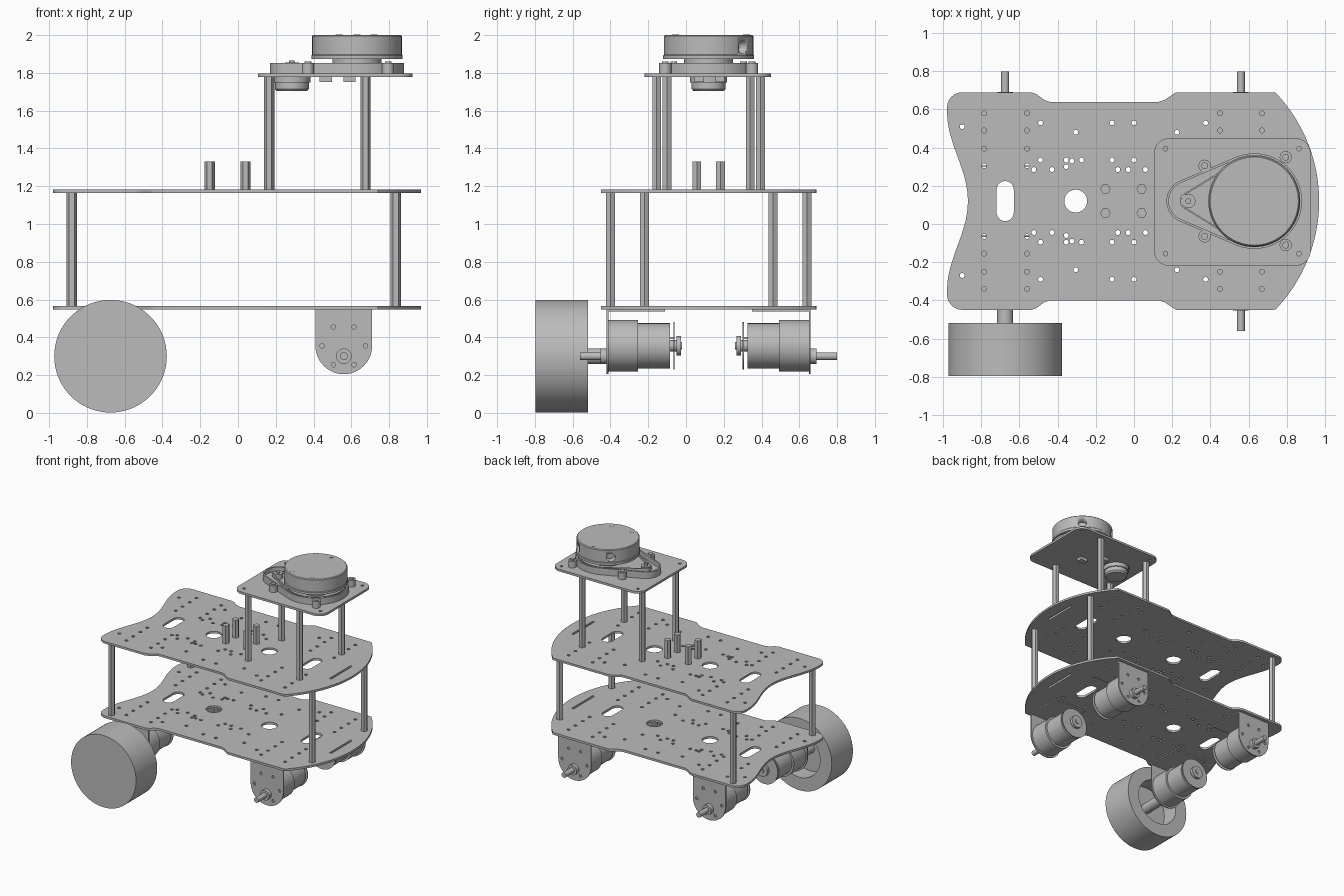
import bpy, bmesh, math
from mathutils import Vector, Matrix

cube = bpy.data.objects.get("Cube")
if cube:
    bpy.data.objects.remove(cube)

MID = 0.12            # y of the chassis centre line
AXLES = (-0.675, 0.56)
MOTOR_Z, SHAFT_Z = 0.355, 0.30

grey = bpy.data.materials.new("plain grey")
grey.use_nodes = True
grey.diffuse_color = (0.5, 0.5, 0.5, 1)
grey.node_tree.nodes["Principled BSDF"].inputs["Base Color"].default_value = (0.5, 0.5, 0.5, 1)


def add(name, mesh, smooth=False):
    obj = bpy.data.objects.new(name, mesh)
    bpy.context.collection.objects.link(obj)
    mesh.materials.clear()
    mesh.materials.append(grey)
    bpy.ops.object.select_all(action="DESELECT")
    obj.select_set(True)
    bpy.context.view_layer.objects.active = obj
    if smooth:
        bpy.ops.object.shade_smooth_by_angle(angle=math.radians(30))
    return obj


def arc(cx, cy, r, a, b, n=12):
    angles = [math.radians(a + (b - a) * i / n) for i in range(n + 1)]
    return [(cx + r * math.cos(t), cy + r * math.sin(t)) for t in angles]


def circle(cx, cy, r, n=12):
    return arc(cx, cy, r, 0, 360, n)[:-1]


def slot(cx, cy, w, h):
    r, k = w / 2, h / 2 - w / 2
    return arc(cx, cy + k, r, 0, 180) + arc(cx, cy - k, r, 180, 360)


def sheet(name, outline, holes, low, high, upright=False):
    """Flat sheet with holes; upright sheets use (x, z) outlines and low/high along y."""
    curve = bpy.data.curves.new(name, "CURVE")
    curve.dimensions, curve.fill_mode = "2D", "BOTH"
    curve.extrude = (high - low) / 2
    for loop in [outline] + holes:
        spline = curve.splines.new("POLY")
        spline.points.add(len(loop) - 1)
        for point, (x, y) in zip(spline.points, loop):
            point.co = (x, y, 0, 1)
        spline.use_cyclic_u = True
    temp = bpy.data.objects.new(name, curve)
    bpy.context.collection.objects.link(temp)
    graph = bpy.context.evaluated_depsgraph_get()
    mesh = bpy.data.meshes.new_from_object(temp.evaluated_get(graph))
    bpy.data.objects.remove(temp)
    middle = (low + high) / 2
    if upright:
        mesh.transform(Matrix.Translation((0, middle, 0)) @ Matrix.Rotation(math.pi / 2, 4, "X"))
    else:
        mesh.transform(Matrix.Translation((0, 0, middle)))
    mesh.shade_flat()
    return add(name, mesh, smooth=True)


def turned(name, origin, direction, profile, sides=40):
    """Revolve (distance, radius) pairs round an axis, capped at both ends."""
    turn = Vector(direction).to_track_quat("Z", "Y").to_matrix().to_4x4()
    place = Matrix.Translation(origin) @ turn
    bm = bmesh.new()
    rings = [[bm.verts.new(place @ Vector((x, y, t))) for x, y in circle(0, 0, r, sides)]
             for t, r in profile]
    for a, b in zip(rings, rings[1:]):
        for i in range(sides):
            j = (i + 1) % sides
            bm.faces.new((a[i], a[j], b[j], b[i]))
    bm.faces.new(rings[0][::-1])
    bm.faces.new(rings[-1])
    bmesh.ops.recalc_face_normals(bm, faces=bm.faces)
    mesh = bpy.data.meshes.new(name)
    bm.to_mesh(mesh)
    bm.free()
    return add(name, mesh, smooth=sides > 8)


def box(name, centre, size):
    bm = bmesh.new()
    bmesh.ops.create_cube(bm, size=1, matrix=Matrix.Translation(centre) @ Matrix.Diagonal((*size, 1)))
    mesh = bpy.data.meshes.new(name)
    bm.to_mesh(mesh)
    bm.free()
    return add(name, mesh)


def post(name, x, y, low, high):
    turned(name, (x, y, 0), (0, 0, 1), [(low, 0.027), (high, 0.027)], 6)


# Chassis plates: half outline mirrored about the centre line
half = [(-0.925 + 0.055 * math.cos(math.pi * i / 10), 0.047 * i) for i in range(11)]
half += arc(-0.90, 0.49, 0.08, 180, 90, 6)
half += [(-0.54, 0.57), (-0.51, 0.56), (-0.47, 0.53), (-0.44, 0.52), (0.13, 0.52), (0.16, 0.53), (0.22, 0.57)]
half += arc(0.149, 0, 0.821, 43.9, 0, 16)
outline = [(x, MID + d) for x, d in half] + [(x, MID - d) for x, d in half[-2:0:-1]]

drill = [(x, d) for x in (-0.785, -0.56, 0.45, 0.67) for d in (0.46, 0.37, 0.275, 0.185)]
drill += [(x, 0.41) for x in (-0.49, -0.115, 0, 0.375)]
drill += [(x, 0.165) for x in (-0.525, -0.43, -0.085, -0.03, 0.06)]
drill += [(x, 0.215) for x in (-0.49, -0.355, -0.275, -0.115, 0, 0.165)]
drill += [(-0.90, 0.39), (-0.355, 0.18), (-0.325, 0.21), (-0.305, 0.36), (0.225, 0.36)]
holes = [circle(x, MID + s * d, 0.013, 10) for x, d in drill for s in (1, -1)]
holes += [circle(x, MID, 0.06, 32) for x in (-0.305, 0.205)]
holes += [slot(x, MID, 0.09, 0.21) for x in (-0.675, 0.59)]
holes.append(slot(0.86, MID, 0.018, 0.28))
sheet("lower_plate", outline, holes, 0.547, 0.565)
sheet("upper_plate", outline, holes, 1.165, 1.182)

# Hexagonal standoffs
for s in (1, -1):
    for x, d in ((-0.88, 0.52), (0.835, 0.34)):
        post("chassis_standoff", x, MID + s * d, 0.56, 1.17)
    for x, d in ((0.165, 0.22), (0.675, 0.275)):
        post("tower_standoff", x, MID + s * d, 1.175, 1.785)
    for x in (-0.15, 0.04):
        post("short_standoff", x, MID + s * 0.063, 1.175, 1.33)

# Four gear motors on brackets
for x in AXLES:
    for s in (1, -1):
        face = [(x + 0.15, 0.547), (x - 0.15, 0.547)] + arc(x, MOTOR_Z, 0.15, 180, 360, 24)
        bolts = [circle(x + a, MOTOR_Z + b, 0.012, 10) for a, b in
                 ((0.055, 0.1), (-0.055, 0.1), (0.115, 0), (-0.115, 0), (0.055, -0.1), (-0.055, -0.1))]
        ends = sorted((MID + s * 0.53, MID + s * 0.54))
        sheet("bracket_face", face, bolts, *ends, upright=True)
        box("bracket_flange", (x, MID + s * 0.385, 0.542), (0.3, 0.31, 0.01))
        out, centre = (0, s, 0), (x, MID, MOTOR_Z)
        turned("motor_body", centre, out, [(0.205, 0.12), (0.373, 0.12), (0.373, 0.137), (0.53, 0.137)])
        turned("encoder_board", centre, out, [(0.18, 0.125), (0.187, 0.125)])
        turned("encoder_magnet", centre, out,
               [(0.14, 0.02), (0.147, 0.02), (0.147, 0.052), (0.17, 0.052), (0.17, 0.03), (0.21, 0.03)], 24)
        for k in range(-2, 3):
            box("encoder_pin", (x + k * 0.022, MID + s * 0.195, MOTOR_Z + 0.04), (0.01, 0.03, 0.01))
        turned("drive_shaft", (x, MID, SHAFT_Z), out,
               [(0.53, 0.041), (0.572, 0.041), (0.572, 0.021), (0.68, 0.021)], 24)

# Single wheel with recessed inner side and hub
turned("wheel", (AXLES[0], 0, SHAFT_Z), (0, 1, 0),
       [(-0.797, 0.298), (-0.52, 0.298), (-0.52, 0.19), (-0.66, 0.19)], 72)
turned("wheel_hub", (AXLES[0], 0, SHAFT_Z), (0, 1, 0), [(-0.67, 0.042), (-0.45, 0.042)], 24)

# Scanner platform
SPIN, PULLEY = 0.63, 0.285
corners = [(0.845, 0.37, 0), (0.185, 0.37, 90), (0.185, -0.14, 180), (0.845, -0.14, 270)]
platform = [p for x, y, a in corners for p in arc(x, y, 0.08, a, a + 90, 8)]
mounts = [circle(x, MID + s * d, 0.012, 10) for x, d in ((0.165, 0.275), (0.865, 0.275)) for s in (1, -1)]
sheet("scanner_platform", platform, mounts + [circle(PULLEY, MID, 0.105, 32)], 1.779, 1.797)


def teardrop(big, small):
    lean = math.degrees(math.acos((big - small) / (SPIN - PULLEY)))
    return (arc(SPIN, MID, big, lean - 180, 180 - lean, 48)
            + arc(PULLEY, MID, small, 180 - lean, 180 + lean, 24))


# Scanner base with rim, belt, pulley and mounting ears
sheet("scanner_base", teardrop(0.25, 0.115), [], 1.797, 1.815)
sheet("scanner_rim", teardrop(0.25, 0.115), [teardrop(0.238, 0.103)], 1.81, 1.852)
sheet("drive_belt", teardrop(0.225, 0.045), [teardrop(0.217, 0.037)], 1.828, 1.848)
up = (0, 0, 1)
turned("drive_pulley", (PULLEY, MID, 0), up, [(1.81, 0.037), (1.855, 0.037), (1.855, 0.015), (1.865, 0.015)], 24)
turned("scanner_motor", (PULLEY, MID, 0), up,
       [(1.703, 0.08), (1.715, 0.09), (1.75, 0.09), (1.75, 0.098), (1.80, 0.098)])
for s in (1, -1):
    for x, d in ((0.37, 0.185), (0.795, 0.23)):
        turned("scanner_ear", (x, MID + s * d, 0), up,
               [(1.797, 0.032), (1.852, 0.032), (1.852, 0.018), (1.86, 0.018)], 20)
for x, d in ((0.465, 0.06), (0.59, -0.05)):
    box("underside_connector", (x, MID + d, 1.768), (0.065, 0.05, 0.03))

# Rotating scanner head with round windows
turned("scanner_spindle", (SPIN, MID, 0), up, [(1.81, 0.13), (1.88, 0.13)])
head = turned("scanner_head", (SPIN, MID, 0), up,
              [(1.873, 0.241), (1.892, 0.241), (1.897, 0.237), (1.994, 0.237), (2.0, 0.231)], 72)
for angle in (50, 130):
    way = (math.cos(math.radians(angle)), math.sin(math.radians(angle)), 0)
    cutter = turned("window_cutter", (SPIN, MID, 1.935), way, [(0.18, 0.034), (0.3, 0.034)], 24)
    cutter.hide_render = True
    bpy.context.view_layer.objects.active = head
    cut = head.modifiers.new("window", "BOOLEAN")
    cut.operation, cut.object = "DIFFERENCE", cutter
    bpy.ops.object.modifier_apply(modifier=cut.name)
    bpy.data.objects.remove(cutter)
for x, y in ((SPIN, 0.32), (0.535, -0.055), (0.72, -0.055)):
    turned("head_screw", (x, y, 0), up, [(1.99, 0.018), (2.002, 0.018)], 16)
